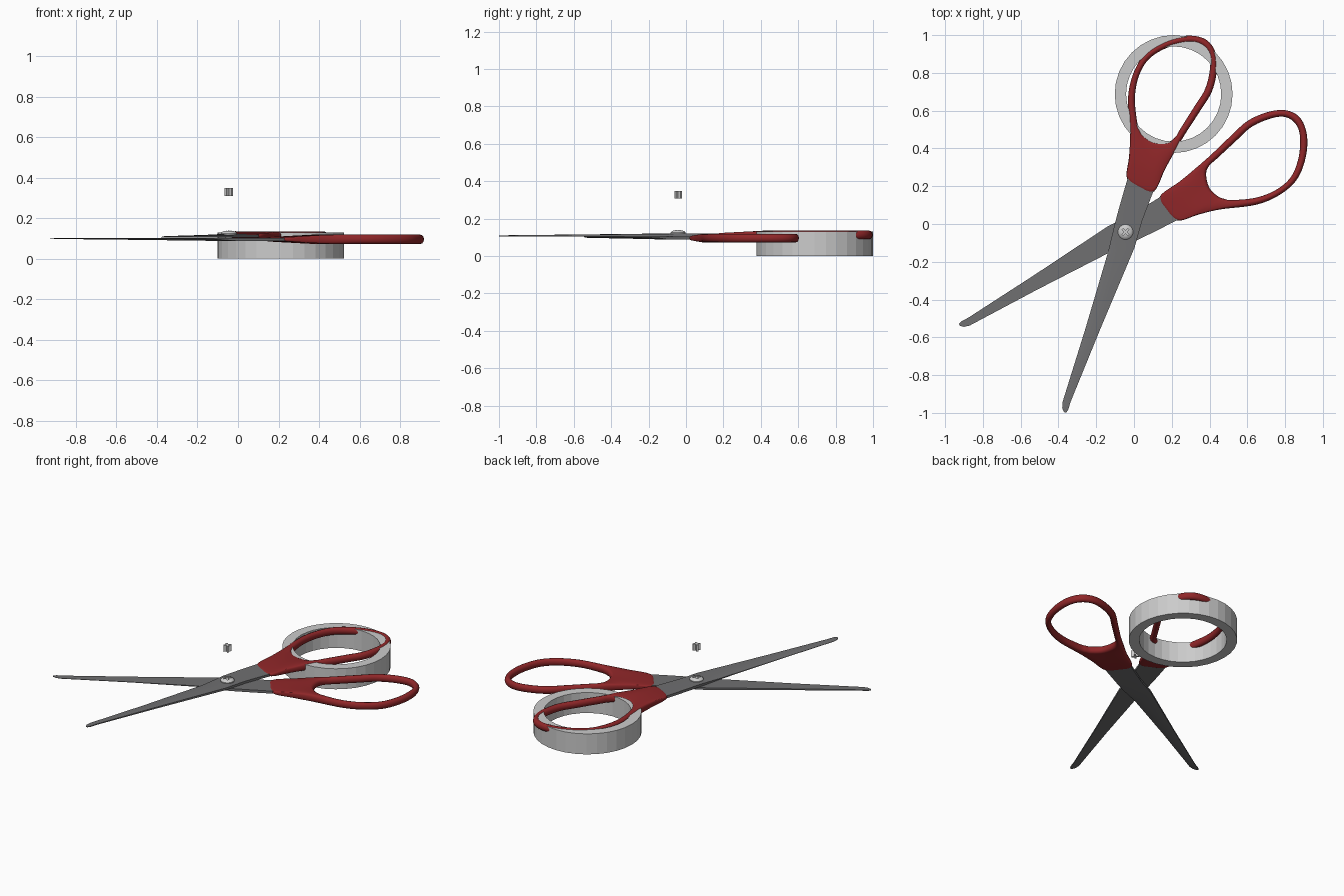
import bpy, bmesh, math
from mathutils import Vector, Matrix

if "Cube" in bpy.data.objects:
    bpy.data.objects.remove(bpy.data.objects["Cube"])

PIVOT = Vector((-0.045, -0.042, 0.104))


def material(name, color):
    m = bpy.data.materials.new(name)
    m.diffuse_color = (*color, 1)
    m.use_nodes = True
    m.node_tree.nodes["Principled BSDF"].inputs["Base Color"].default_value = m.diffuse_color
    return m


RED = material("red_plastic", (0.28, 0.02, 0.022))
STEEL = material("dark_steel", (0.16, 0.16, 0.165))


def add_object(name, verts, faces, mat=None, smooth=None):
    me = bpy.data.meshes.new(name)
    me.from_pydata(verts, [], faces)
    bm = bmesh.new()
    bm.from_mesh(me)
    bmesh.ops.recalc_face_normals(bm, faces=bm.faces)
    bm.to_mesh(me)
    bm.free()
    ob = bpy.data.objects.new(name, me)
    bpy.context.collection.objects.link(ob)
    if mat:
        me.materials.append(mat)
    if smooth:
        bpy.ops.object.select_all(action='DESELECT')
        ob.select_set(True)
        bpy.context.view_layer.objects.active = ob
        bpy.ops.object.shade_smooth_by_angle(angle=math.radians(smooth))
    return ob


def loft(sections, closed):
    n, k = len(sections), len(sections[0])
    verts = [p for s in sections for p in s]
    faces = []
    for i in range(n if closed else n - 1):
        j = (i + 1) % n
        for a in range(k):
            b = (a + 1) % k
            faces.append((i * k + a, i * k + b, j * k + b, j * k + a))
    if not closed:
        faces += [tuple(range(k)), tuple(range((n - 1) * k, n * k))]
    return verts, faces


def catmull(pts, steps):
    out, n = [], len(pts)
    for i in range(n):
        p0, p1, p2, p3 = (Vector(pts[(i + d) % n]) for d in (-1, 0, 1, 2))
        for s in range(steps):
            t = s / steps
            out.append(0.5 * (2 * p1 + (p2 - p0) * t + (2 * p0 - 5 * p1 + 4 * p2 - p3) * t * t
                              + (3 * p1 - p0 - 3 * p2 + p3) * t ** 3))
    return out


# Handle: outer rim, and matching finger hole rim, both clockwise from the blade joint
OUTER = [(-.037, .241), (-.026, .358), (-.021, .475), (-.032, .66), (-.005, .793), (.058, .90),
         (.164, .968), (.28, .997), (.376, .979), (.429, .915), (.439, .82), (.413, .703),
         (.349, .597), (.27, .475), (.217, .385), (.164, .289), (.106, .172), (.032, .188)]
INNER = [(.048, .475), (.032, .50), (.016, .544), (.005, .67), (.026, .783), (.079, .873),
         (.175, .933), (.286, .96), (.354, .947), (.397, .899), (.402, .82), (.376, .714),
         (.317, .618), (.243, .50), (.222, .464), (.19, .438), (.138, .432), (.09, .443)]
HALF = {0: .011, 1: .018, 14: .021, 15: .017, 16: .011, 17: .011}


def handle(name):
    outer = catmull([(x, y, HALF.get(i, .0225)) for i, (x, y) in enumerate(OUTER)], 6)
    inner = catmull([(x, y, .0225) for x, y in INNER], 6)
    sections = []
    for o, i in zip(outer, inner):
        po, pi = o.xy, i.xy
        w = (pi - po).length
        d = (pi - po) / w
        r = min(.02, .45 * w)
        sec = []
        for base, sign, h in ((po, 1, o.z), (pi, -1, i.z)):
            for k in range(7):
                a = math.pi * (k / 6 - .5)
                p = base + d * sign * r * (1 - math.cos(a))
                sec.append(Vector((p.x, p.y, .1125 + sign * h * math.sin(a))))
        sections.append(sec)
    return add_object(name, *loft(sections, True), RED, 50)


# Blade stations: left xy, right xy, thickness, edge thickness factor
BLADE = [((-.371, -.996), (-.359, -.999), .004, .5),
         ((-.380, -.975), (-.348, -.983), .005, .4),
         ((-.379, -.945), (-.337, -.945), .006, .3),
         ((-.259, -.56), (-.180, -.56), .010, .25),
         ((-.138, -.151), (.003, -.125), .015, .4),
         ((-.102, 0), (.042, .013), .016, 1),
         ((-.074, .103), (.074, .098), .016, 1),
         ((-.030, .255), (.113, .20), .016, 1),
         ((.02, .33), (.13, .32), .016, 1)]


def blade(name):
    sections = []
    for l, r, th, edge in BLADE:
        l, r = Vector(l), Vector(r)
        z = PIVOT.z + .001
        m = l.lerp(r, .35)
        sections.append([(l.x, l.y, z), (r.x, r.y, z), (r.x, r.y, z + th * .9),
                         (m.x, m.y, z + th), (l.x, l.y, z + th * edge)])
    return add_object(name, *loft(sections, False), STEEL, 20)


# Upper half, then the lower half turned over about the axis through the pivot
upper = [blade("upper_blade"), handle("upper_handle")]
lower = [blade("lower_blade"), handle("lower_handle")]
ang = math.radians(50.35)
flip = (Matrix.Translation(PIVOT)
        @ Matrix.Rotation(math.pi, 4, Vector((math.cos(ang), math.sin(ang), 0)))
        @ Matrix.Translation(-PIVOT))
for ob in lower:
    ob.data.transform(flip)


def circle(r, z, n, c):
    return [(c[0] + r * math.cos(2 * math.pi * i / n), c[1] + r * math.sin(2 * math.pi * i / n), z)
            for i in range(n)]


# Loose ring standing under the upper handle
ring = [circle(r, z, 32, (.21, .688)) for r, z in ((.312, 0), (.312, .13), (.252, .13), (.252, 0))]
add_object("ring", *loft(ring, True))

# Domed pivot screw
dome = [(.018, .09), (.018, .119), (.040, .119), (.040, .125), (.034, .132), (.022, .137), (.008, .138)]
screw = add_object("pivot_screw", *loft([circle(r, z, 24, PIVOT) for r, z in dome], False), None, 35)


def cross(name, z0, z1, size, arm):
    quarter = [(arm, arm), (arm, size), (-arm, size)]
    pts = []
    for q in range(4):
        m = Matrix.Rotation(q * math.pi / 2 + math.pi / 4, 2)
        pts += [m @ Vector(p) for p in quarter]
    secs = [[(PIVOT.x + p.x, PIVOT.y + p.y, z) for p in pts] for z in (z0, z1)]
    return add_object(name, *loft(secs, False))


# Floating cross piece, and the matching recess in the screw
cross("cross_piece", .308, .348, .023, .006)
cutter = cross("screw_slot_cutter", .129, .16, .023, .006)
cutter.hide_render = True
cutter.hide_viewport = True
cut = screw.modifiers.new("slot", 'BOOLEAN')
cut.operation = 'DIFFERENCE'
cut.object = cutter
